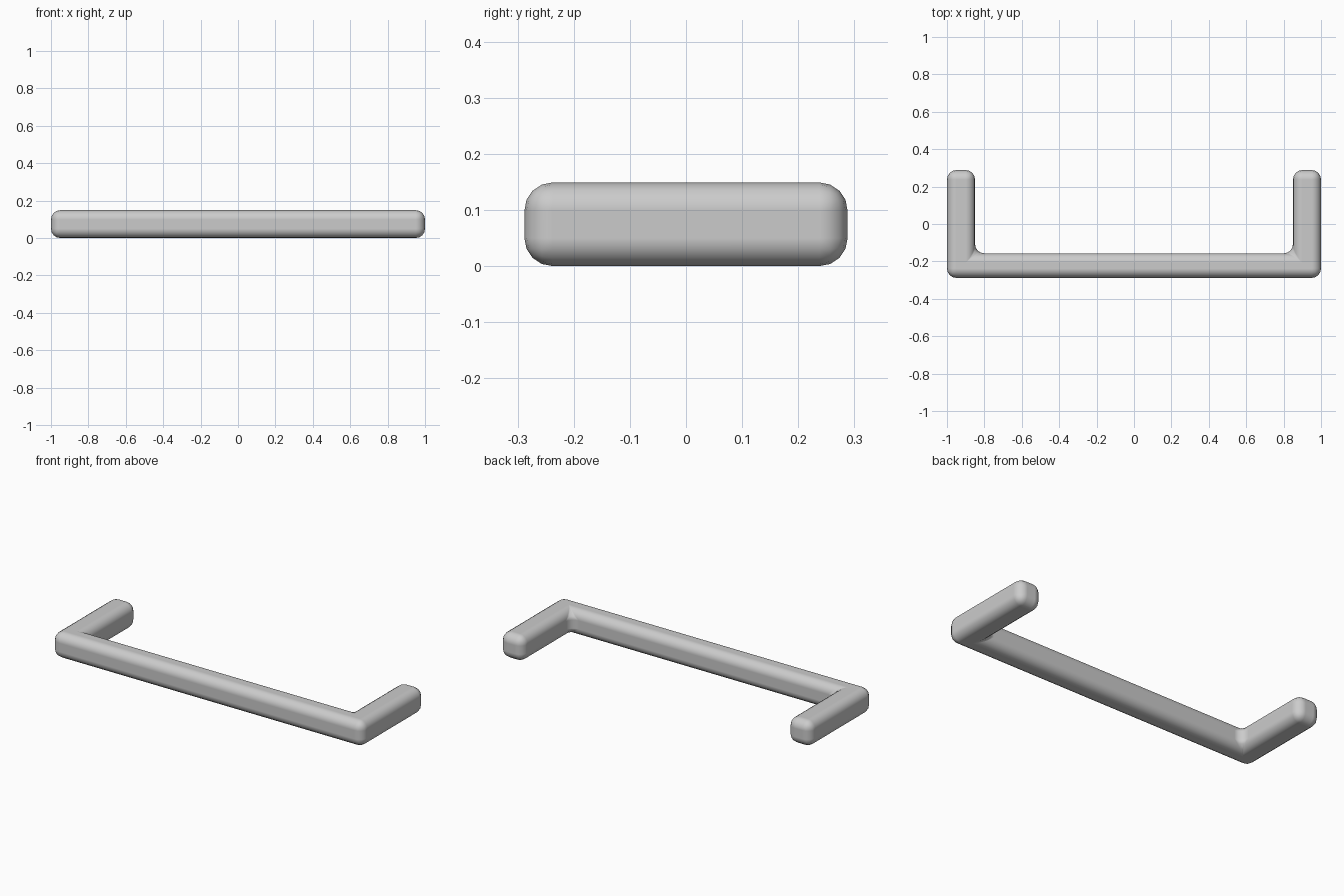
import bpy, bmesh

if "Cube" in bpy.data.objects:
    bpy.data.objects.remove(bpy.data.objects["Cube"])

OUT_X, IN_X = 1.0, 0.85
FRONT, BACK, IN_Y = -0.288, 0.288, -0.157
HEIGHT, RADIUS = 0.149, 0.05

# U-shaped outline: right half, mirrored to the left
half = [(OUT_X, FRONT), (OUT_X, BACK), (IN_X, BACK), (IN_X, IN_Y)]
outline = half + [(-x, y) for x, y in reversed(half)]

# Extrude the outline upwards into a bar
bm = bmesh.new()
base = bm.faces.new([bm.verts.new((x, y, 0)) for x, y in outline])
extruded = bmesh.ops.extrude_face_region(bm, geom=[base])
top = [v for v in extruded["geom"] if isinstance(v, bmesh.types.BMVert)]
bmesh.ops.translate(bm, verts=top, vec=(0, 0, HEIGHT))
bmesh.ops.recalc_face_normals(bm, faces=bm.faces)
mesh = bpy.data.meshes.new("pull_handle")
bm.to_mesh(mesh)
bm.free()
handle = bpy.data.objects.new("pull_handle", mesh)
bpy.context.collection.objects.link(handle)

# Round every edge, including the inside corners
bevel = handle.modifiers.new("rounded_edges", "BEVEL")
bevel.width = RADIUS
bevel.segments = 4
bevel.limit_method = "ANGLE"
bevel.harden_normals = True

# Smooth shading
for poly in mesh.polygons:
    poly.use_smooth = True
